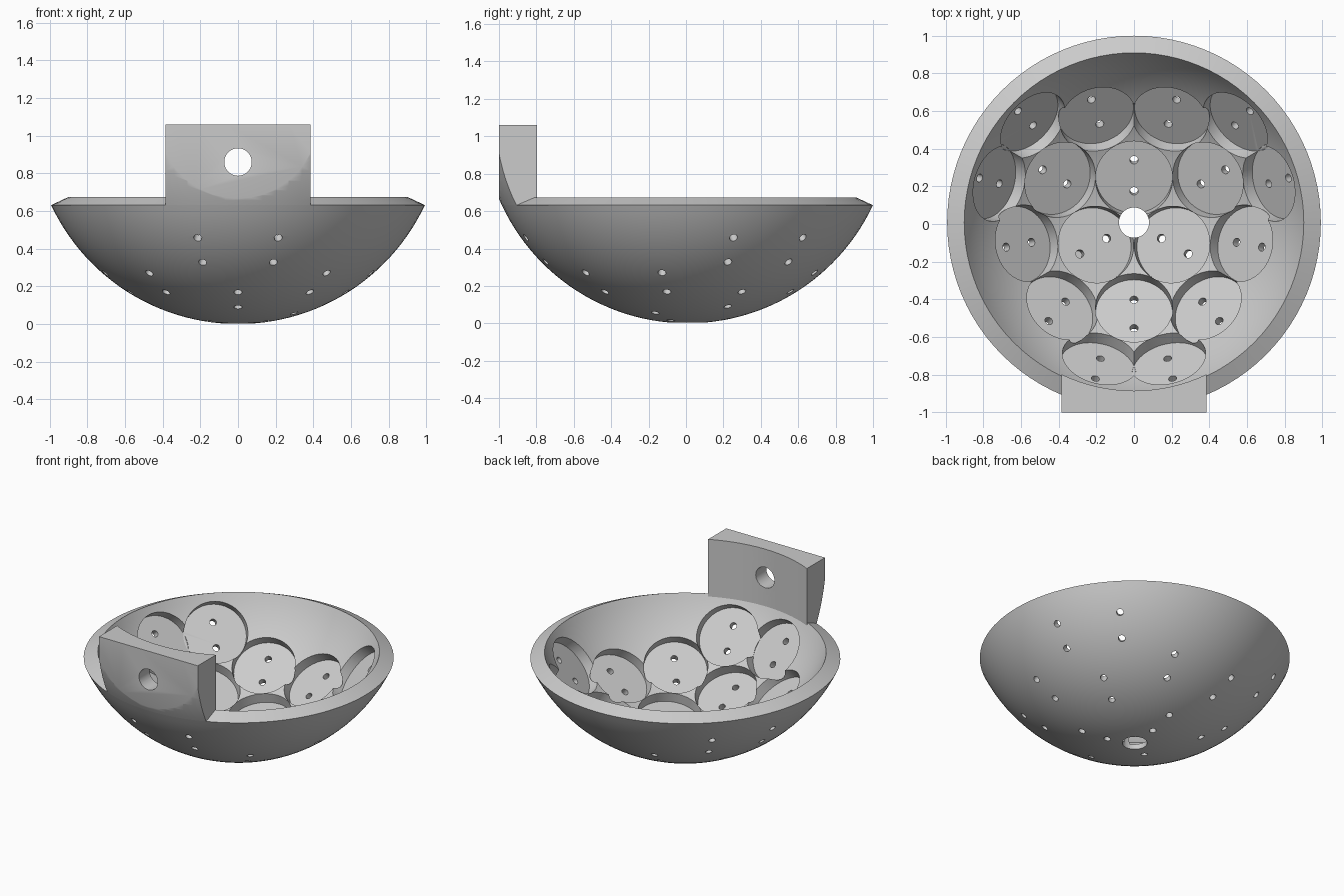
import bpy, bmesh
from math import sin, cos, pi, radians, sqrt, asin, acos
from mathutils import Matrix, Vector

if "Cube" in bpy.data.objects:
    bpy.data.objects.remove(bpy.data.objects["Cube"])

R_OUT, R_IN = 1.095, 0.995      # shell radii
CENTER = Vector((0, 0.0075, R_OUT))
RIM = asin(0.992 / R_OUT)       # polar angle of the radial rim cut
TAB_IN, TAB_TOP = 0.893, 1.06
SEG = 96

grey = bpy.data.materials.new("plain grey")
grey.use_nodes = True
grey.diffuse_color = (0.6, 0.6, 0.6, 1)
grey.node_tree.nodes["Principled BSDF"].inputs["Base Color"].default_value = (0.6, 0.6, 0.6, 1)


def to_object(name, bm):
    bmesh.ops.recalc_face_normals(bm, faces=bm.faces)
    mesh = bpy.data.meshes.new(name)
    bm.to_mesh(mesh)
    bm.free()
    mesh.materials.append(grey)
    ob = bpy.data.objects.new(name, mesh)
    bpy.context.collection.objects.link(ob)
    return ob


def lathe(name, profile, closed):
    """Revolve (radius, height) points round the bowl axis."""
    bm = bmesh.new()
    rings = []
    for r, z in profile:
        if r < 1e-6:
            rings.append([bm.verts.new((0, CENTER.y, z))] * SEG)
        else:
            rings.append([bm.verts.new((r * cos(2 * pi * i / SEG),
                                        CENTER.y + r * sin(2 * pi * i / SEG), z))
                          for i in range(SEG)])
    pairs = list(zip(rings, rings[1:]))
    if closed:
        pairs.append((rings[-1], rings[0]))
    for a, b in pairs:
        for i in range(SEG):
            j = (i + 1) % SEG
            corners = dict.fromkeys((a[i], a[j], b[j], b[i]))   # drops repeats at the pole
            bm.faces.new(list(corners))
    return to_object(name, bm)


def arc(radius, a, b, n):
    return [(radius * sin(t), R_OUT - radius * cos(t))
            for t in (a + (b - a) * i / n for i in range(n + 1))]


def cylinder(bm, radius, start, axis, length, sides):
    """Solid cylinder from a start point along an axis."""
    turn = axis.to_track_quat('Z', 'Y').to_matrix().to_4x4()
    bmesh.ops.create_cone(bm, cap_ends=True, segments=sides, radius1=radius,
                          radius2=radius, depth=length,
                          matrix=Matrix.Translation(start + axis * length / 2) @ turn)


def boolean(ob, bm, operation):
    cutter = to_object("cutter", bm)
    cutter.hide_render = True
    mod = ob.modifiers.new("cut", 'BOOLEAN')
    mod.object, mod.operation, mod.solver = cutter, operation, 'EXACT'
    bpy.context.view_layer.objects.active = ob
    bpy.ops.object.modifier_apply(modifier=mod.name)
    bpy.data.objects.remove(cutter)


def smooth(ob):
    bpy.ops.object.select_all(action='DESELECT')
    ob.select_set(True)
    bpy.context.view_layer.objects.active = ob
    bpy.ops.object.shade_smooth_by_angle(angle=radians(25))


# Bowl shell
bowl = lathe("bowl", arc(R_OUT, 0, RIM, 26) + arc(R_IN, RIM, 0, 26), False)

# Round pockets on a triangular lattice wrapped over the sphere
STEP = radians(13.85)
pockets = []
for turn in (90, 210, 330):
    pockets += [(1, turn), (2, turn + 60)]
    pockets += [(sqrt(7), turn + s * 19.1) for s in (-1, 1)]
    pockets += [(sqrt(13), turn + 60 + s * 13.9) for s in (-1, 1)]

# Two pin holes go through each pocket
pins = bmesh.new()
for ring, azimuth in pockets:
    t, a = ring * STEP, radians(azimuth)
    out = Vector((sin(t) * cos(a), sin(t) * sin(a), -cos(t)))
    along = Vector((cos(t) * cos(a), cos(t) * sin(a), sin(t)))
    pocket = bmesh.new()
    cylinder(pocket, 0.205, CENTER + out * 0.9, out, 0.143, 56)
    boolean(bowl, pocket, 'DIFFERENCE')
    for side in (-0.085, 0.085):
        cylinder(pins, 0.022, CENTER + out * 0.95 + along * side, out, 0.25, 16)

# Drain hole at the bottom
cylinder(pins, 0.08, Vector((0, CENTER.y, -0.1)), Vector((0, 0, 1)), 0.4, 40)
boolean(bowl, pins, 'DIFFERENCE')
smooth(bowl)

# Mounting tab: a ring above the rim, trimmed to a flat-fronted block
rim_in = (R_IN * sin(RIM), R_OUT - R_IN * cos(RIM))
low = R_OUT - sqrt(R_IN ** 2 - TAB_IN ** 2)
tab = lathe("mounting_tab", arc(R_OUT, RIM, acos((R_OUT - TAB_TOP) / R_OUT), 16)
            + [(TAB_IN, TAB_TOP), (TAB_IN, low), rim_in], True)
block = bmesh.new()
bmesh.ops.create_cube(block, size=1, matrix=Matrix.Translation((0, -0.75, 0.9))
                      @ Matrix.Diagonal((0.772, 0.5, 1, 1)))
boolean(tab, block, 'INTERSECT')

# Bolt hole through the tab
bolt = bmesh.new()
cylinder(bolt, 0.073, Vector((0, -1.2, 0.86)), Vector((0, 1, 0)), 0.5, 40)
boolean(tab, bolt, 'DIFFERENCE')
smooth(tab)
